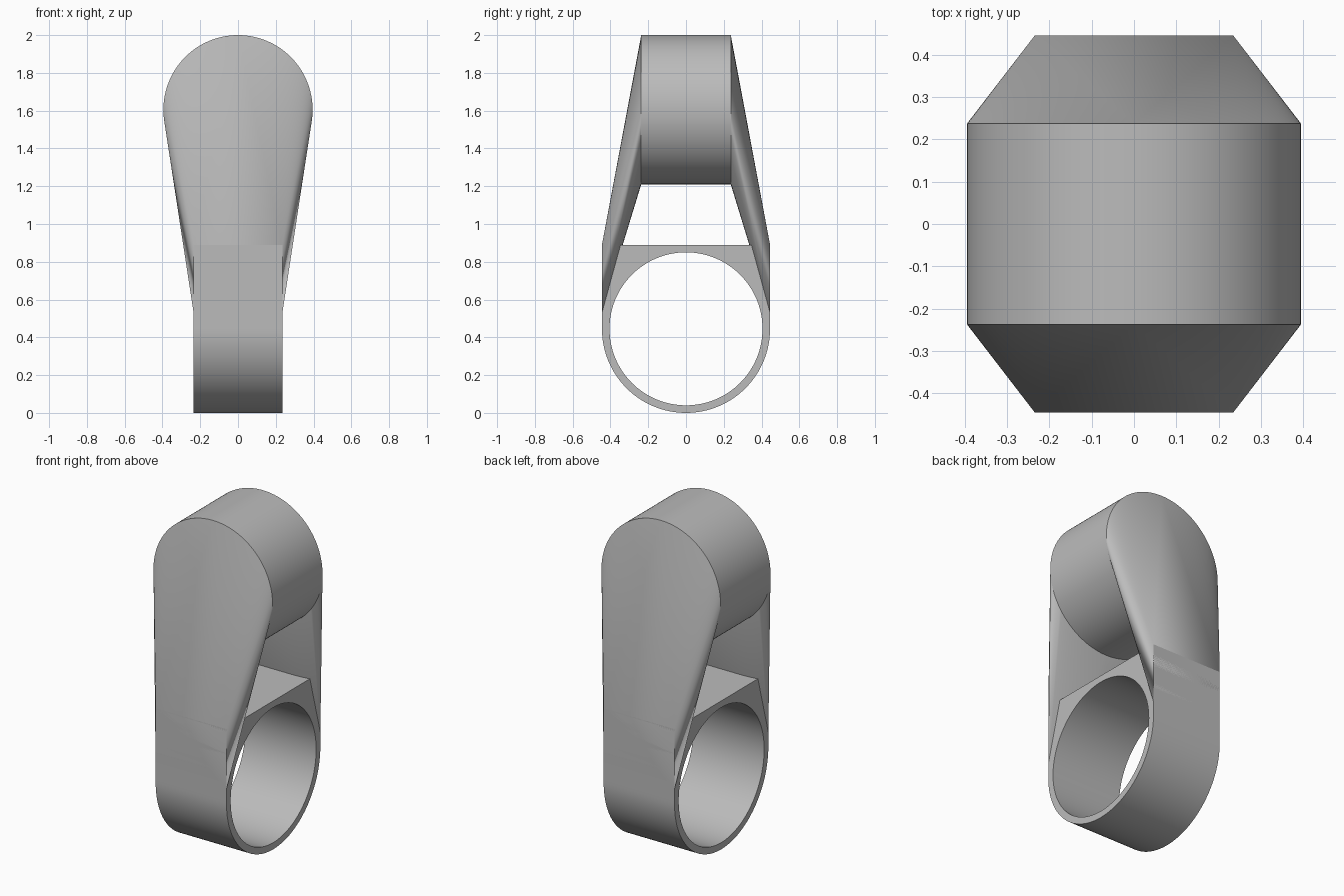
import bpy, bmesh, math

if "Cube" in bpy.data.objects:
    bpy.data.objects.remove(bpy.data.objects["Cube"])

grey = bpy.data.materials.new("plain_grey")
grey.use_nodes = True
colour = (0.5, 0.5, 0.5, 1)
grey.diffuse_color = colour
grey.node_tree.nodes["Principled BSDF"].inputs["Base Color"].default_value = colour

RING_R, HOLE_R, HALF_W = 0.445, 0.405, 0.235   # lower ring
HEAD_R, HEAD_Z, HEAD_Y = 0.395, 1.605, 0.237   # upper barrel
FLARE_Z = 0.53                                 # where the cheeks start to flare
SEG = 128


def finish(name, bm, angle=30):
    bmesh.ops.recalc_face_normals(bm, faces=bm.faces[:])
    mesh = bpy.data.meshes.new(name)
    bm.to_mesh(mesh)
    bm.free()
    mesh.materials.append(grey)
    obj = bpy.data.objects.new(name, mesh)
    bpy.context.collection.objects.link(obj)
    bpy.ops.object.select_all(action='DESELECT')
    obj.select_set(True)
    bpy.context.view_layer.objects.active = obj
    bpy.ops.object.shade_smooth_by_angle(angle=math.radians(angle))
    return obj


def head_circle(bm, y):
    angles = [2 * math.pi * i / SEG for i in range(SEG)]
    return [bm.verts.new((HEAD_R * math.cos(a), y, HEAD_Z + HEAD_R * math.sin(a)))
            for a in angles]


def bridge(bm, a, b):
    for i in range(len(a)):
        j = (i + 1) % len(a)
        bm.faces.new((a[i], a[j], b[j], b[i]))


# Lower ring: round below, square above, with a round hole
bm = bmesh.new()
loops = []
for x, is_outer in ((-HALF_W, True), (HALF_W, True), (HALF_W, False), (-HALF_W, False)):
    loop = []
    for i in range(SEG):
        a = 2 * math.pi * i / SEG
        c, s = math.cos(a), math.sin(a)
        r = HOLE_R
        if is_outer:
            r = RING_R / max(abs(c), s) if s > 0 else RING_R
        loop.append(bm.verts.new((x, r * c, RING_R + r * s)))
    loops.append(loop)
for k in range(4):
    bridge(bm, loops[k], loops[(k + 1) % 4])
finish("lower_ring", bm)

# Upper barrel running front to back
bm = bmesh.new()
front, back = head_circle(bm, -HEAD_Y), head_circle(bm, HEAD_Y)
bridge(bm, front, back)
bm.faces.new(front)
bm.faces.new(back)
finish("upper_barrel", bm)

# Cheeks: hull from the barrel end down to the flat side of the ring
for name, side in (("front_cheek", -1), ("back_cheek", 1)):
    bm = bmesh.new()
    head_circle(bm, side * HEAD_Y)
    for x in (-HALF_W, HALF_W):
        for z in (FLARE_Z, 2 * RING_R):
            bm.verts.new((x, side * RING_R, z))
    bmesh.ops.convex_hull(bm, input=bm.verts[:])
    bmesh.ops.dissolve_limit(bm, angle_limit=0.002, verts=bm.verts[:], edges=bm.edges[:])
    finish(name, bm, 25)
